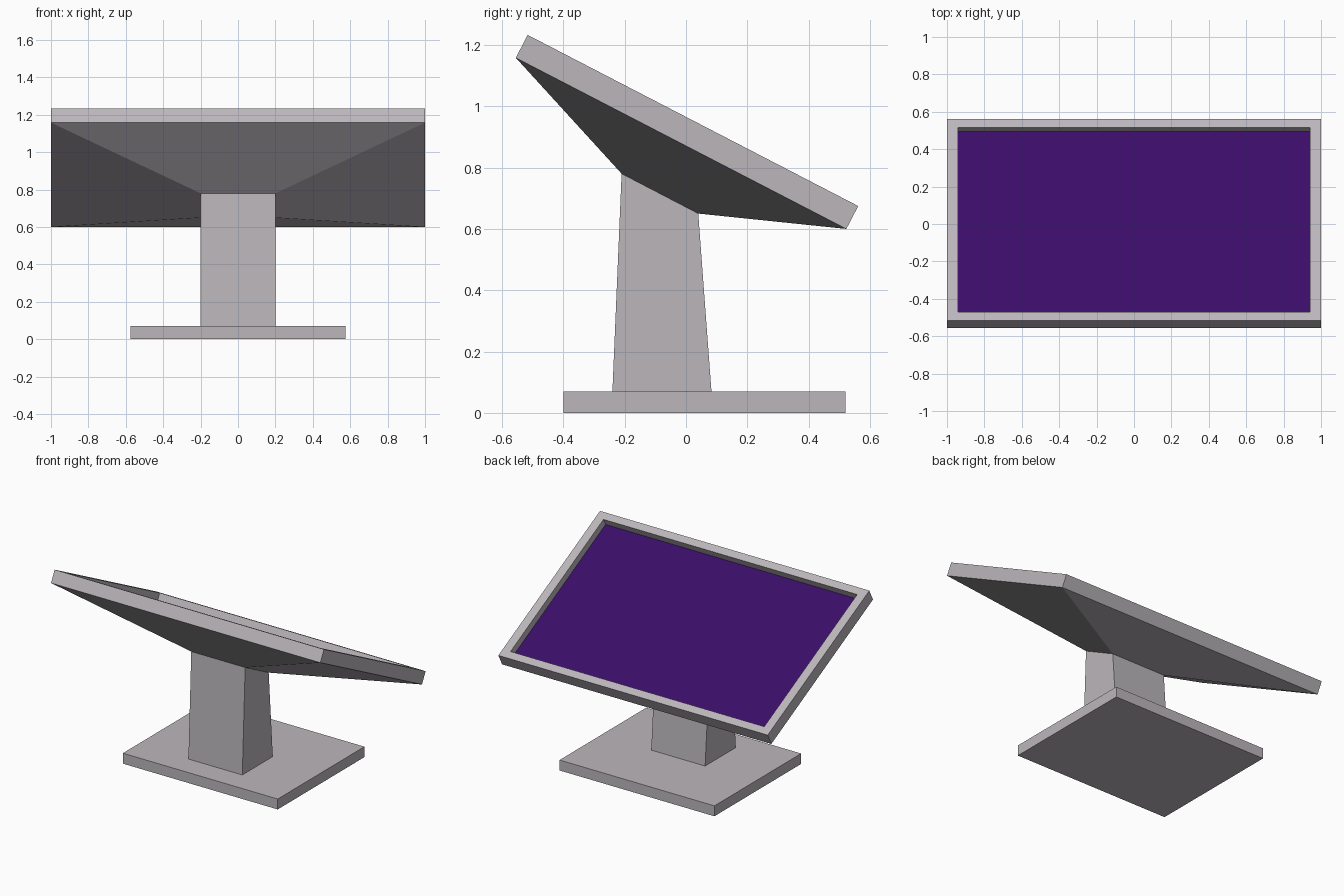
import bpy
import bmesh
from mathutils import Vector

cube = bpy.data.objects.get("Cube")
if cube:
    bpy.data.objects.remove(cube, do_unlink=True)


def make_material(name, colour):
    mat = bpy.data.materials.new(name)
    mat.use_nodes = True
    mat.diffuse_color = (*colour, 1)
    mat.node_tree.nodes["Principled BSDF"].inputs["Base Color"].default_value = (*colour, 1)
    return mat


grey = make_material("warm grey casing", (0.50, 0.47, 0.50))
purple = make_material("deep purple screen", (0.044, 0.004, 0.14))


def loft(name, sections, cap_first=False, cap_last=False, cap_material=None):
    """Join four-sided rings; each section is (half width, front (y, z), back (y, z))."""
    bm = bmesh.new()
    rings = []
    for half, front, back in sections:
        corners = [(-half, *front), (half, *front), (half, *back), (-half, *back)]
        rings.append([bm.verts.new(c) for c in corners])
    for low, high in zip(rings, rings[1:]):
        for i in range(4):
            j = (i + 1) % 4
            bm.faces.new((low[i], low[j], high[j], high[i]))
    if cap_first:
        bm.faces.new(rings[0][::-1])
    if cap_last:
        cap = bm.faces.new(rings[-1])
        cap.material_index = 1 if cap_material else 0
    mesh = bpy.data.meshes.new(name)
    bm.to_mesh(mesh)
    bm.free()
    mesh.materials.append(grey)
    if cap_material:
        mesh.materials.append(cap_material)
    obj = bpy.data.objects.new(name, mesh)
    bpy.context.collection.objects.link(obj)
    return obj


# Key edges of the side profile, as (y, z)
stem_front, stem_back = (-0.21, 0.78), (0.04, 0.65)
panel_front, panel_back = Vector((-0.555, 1.158)), Vector((0.523, 0.60))
along = (panel_back - panel_front).normalized()
outward = Vector((-along.y, along.x))
thickness, border, recess = 0.084, 0.052, 0.048


def panel_ring(half, inset, height):
    shift = outward * height
    return (half, panel_front + along * inset + shift, panel_back - along * inset + shift)


# Flat base plate
loft("base_plate", [(0.575, (-0.40, 0), (0.52, 0)),
                    (0.575, (-0.40, 0.07), (0.52, 0.07))], True, True)

# Tapered stem with a slanted top
loft("stem", [(0.2, (-0.24, 0.07), (0.083, 0.07)),
              (0.2, stem_front, stem_back)])

# Flared underside joining the stem to the panel
loft("panel_underside", [(0.2, stem_front, stem_back), panel_ring(1, 0, 0)])

# Rim, recess walls and sunken screen
loft("screen_panel", [panel_ring(1, 0, 0),
                      panel_ring(1, 0, thickness),
                      panel_ring(0.942, border, thickness),
                      panel_ring(0.942, border, thickness - recess)],
     cap_last=True, cap_material=purple)
